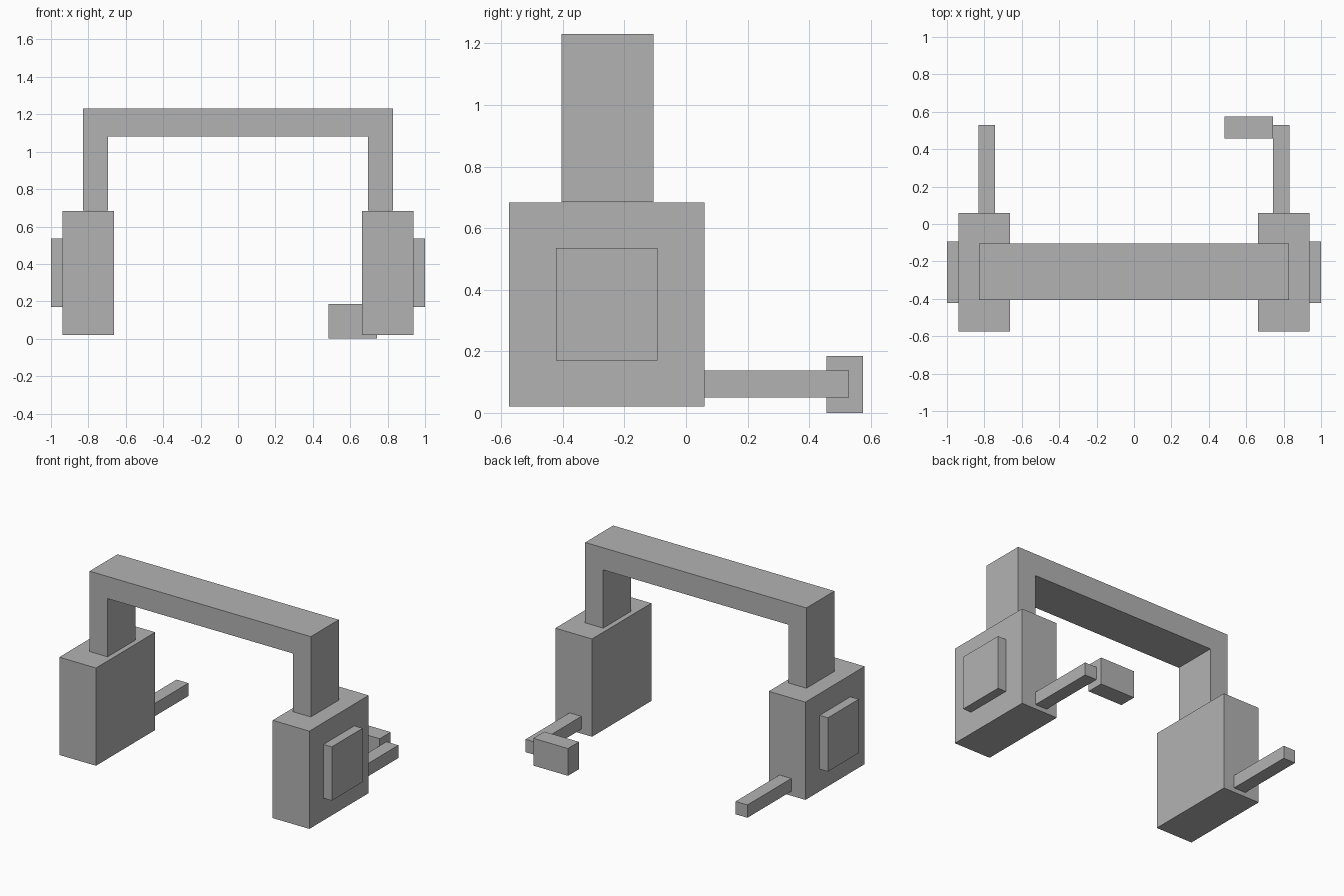
import bpy
import bmesh
from mathutils import Vector

cube = bpy.data.objects.get("Cube")
if cube:
    bpy.data.objects.remove(cube, do_unlink=True)

grey = bpy.data.materials.new("plain grey")
grey.use_nodes = True
grey.diffuse_color = (0.45, 0.45, 0.45, 1)
grey.node_tree.nodes["Principled BSDF"].inputs["Base Color"].default_value = grey.diffuse_color


def finish(name, bm):
    bmesh.ops.recalc_face_normals(bm, faces=bm.faces)
    mesh = bpy.data.meshes.new(name)
    bm.to_mesh(mesh)
    bm.free()
    mesh.materials.append(grey)
    obj = bpy.data.objects.new(name, mesh)
    bpy.context.collection.objects.link(obj)
    return obj


def box(name, x, y, z):
    """Box given by its (low, high) range on each axis."""
    bm = bmesh.new()
    bmesh.ops.create_cube(bm, size=1)
    for v in bm.verts:
        v.co = Vector([r[0] if c < 0 else r[1] for c, r in zip(v.co, (x, y, z))])
    return finish(name, bm)


# Headband: one arch profile extruded front to back
outer, inner, foot, under, top = 0.83, 0.695, 0.685, 1.08, 1.23
half = [(outer, foot), (outer, top)]
arch = [(inner, under), (inner, foot)] + half
arch += [(-x, z) for x, z in reversed(arch)]
bm = bmesh.new()
face = bm.faces.new([bm.verts.new((x, -0.405, z)) for x, z in arch])
sides = bmesh.ops.extrude_face_region(bm, geom=[face])
bmesh.ops.translate(bm, vec=(0, 0.3, 0),
                    verts=[g for g in sides["geom"] if isinstance(g, bmesh.types.BMVert)])
finish("headband", bm)

# Ear cups, outer plates and rear arms on both sides
for side, s in (("left", 1), ("right", -1)):
    def span(a, b):
        return tuple(sorted((s * a, s * b)))
    box(side + "_ear_cup", span(0.663, 0.938), (-0.575, 0.06), (0.02, 0.683))
    box(side + "_outer_plate", span(0.938, 1.0), (-0.423, -0.093), (0.17, 0.535))
    box(side + "_rear_arm", span(0.743, 0.832), (0.06, 0.53), (0.05, 0.137))

# Microphone block on the inner side of the left arm
box("microphone", (0.483, 0.743), (0.457, 0.575), (0, 0.185))
